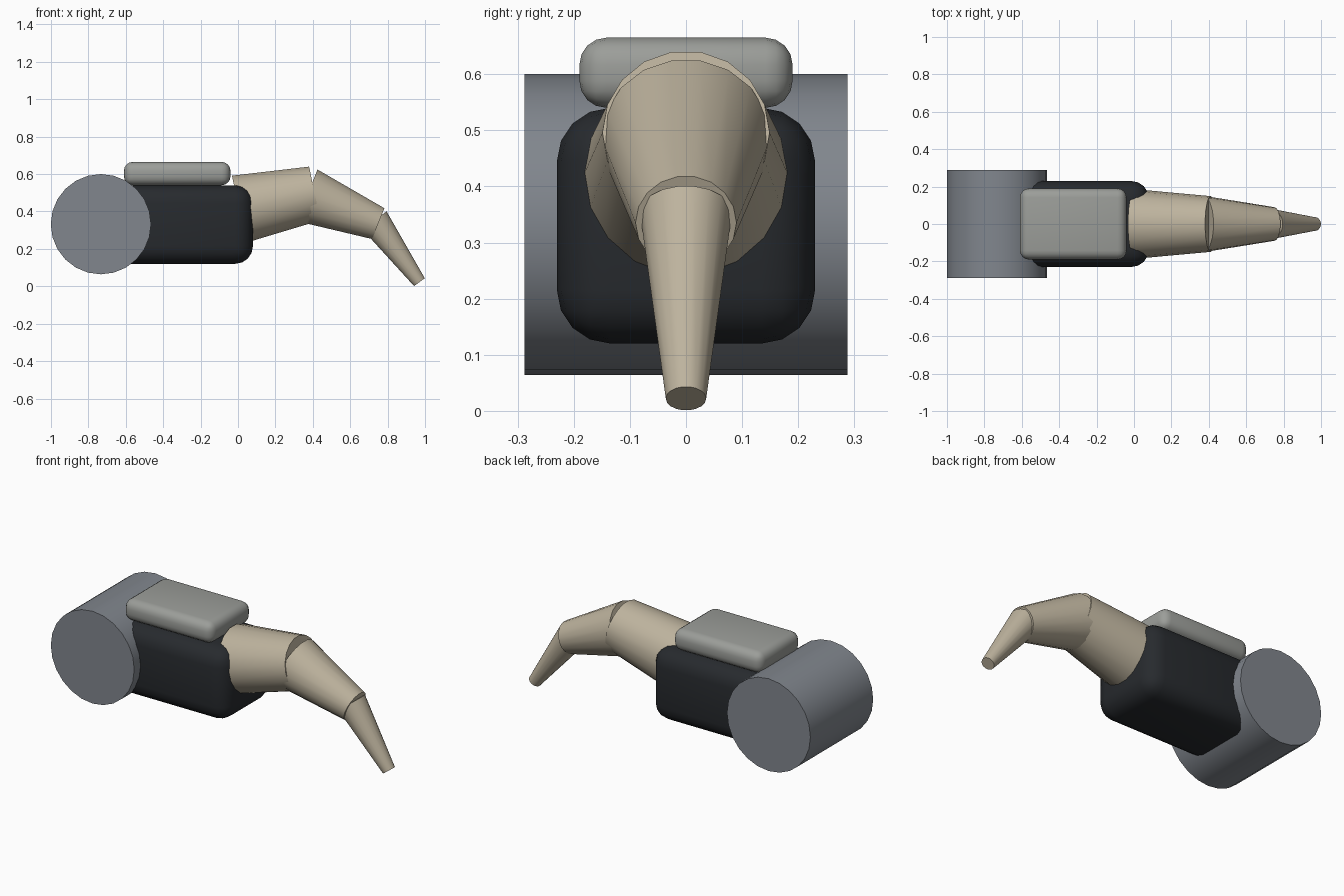
import bpy, bmesh, math
from mathutils import Matrix, Vector

if "Cube" in bpy.data.objects:
    bpy.data.objects.remove(bpy.data.objects["Cube"])


def material(name, rgb):
    m = bpy.data.materials.new(name)
    m.diffuse_color = (*rgb, 1)
    m.use_nodes = True
    m.node_tree.nodes["Principled BSDF"].inputs["Base Color"].default_value = m.diffuse_color
    return m


STEEL = material("steel_grey", (0.22, 0.24, 0.27))
DARK = material("dark_plastic", (0.02, 0.023, 0.027))
LIGHT = material("light_grey", (0.33, 0.34, 0.32))
TAN = material("tan", (0.51, 0.45, 0.34))


def finish(name, bm, mat, angle=35):
    me = bpy.data.meshes.new(name)
    bm.to_mesh(me)
    bm.free()
    ob = bpy.data.objects.new(name, me)
    bpy.context.collection.objects.link(ob)
    me.materials.append(mat)
    bpy.ops.object.select_all(action='DESELECT')
    ob.select_set(True)
    bpy.context.view_layer.objects.active = ob
    bpy.ops.object.shade_smooth_by_angle(angle=math.radians(angle))
    return ob


def rounded_box(name, lo, hi, radius, segments, mat):
    lo, hi = Vector(lo), Vector(hi)
    bm = bmesh.new()
    bmesh.ops.create_cube(bm, size=1, matrix=Matrix.Translation((lo + hi) / 2)
                          @ Matrix.Diagonal((*(hi - lo), 1)))
    bmesh.ops.bevel(bm, geom=bm.edges[:], offset=radius, segments=segments,
                    profile=0.5, affect='EDGES')
    return finish(name, bm, mat)


def frustum(name, start, end, r1, r2, sides, mat):
    a, b = Vector(start), Vector(end)
    d = b - a
    # tilt about Y for parts in the XZ plane, about X for parts along Y
    if abs(d.y) > 1e-6:
        rot = Matrix.Rotation(math.radians(-90), 4, 'X')
    else:
        rot = Matrix.Rotation(math.atan2(d.x, d.z), 4, 'Y')
    bm = bmesh.new()
    bmesh.ops.create_cone(bm, cap_ends=True, segments=sides, radius1=r1,
                          radius2=r2, depth=d.length,
                          matrix=Matrix.Translation((a + b) / 2) @ rot)
    return finish(name, bm, mat)


# Cross-wise drum at the rear
frustum("drum", (-0.733, -0.288, 0.332), (-0.733, 0.288, 0.332),
        0.268, 0.268, 24, STEEL)

# Main housing and its top cover
rounded_box("housing", (-0.68, -0.23, 0.12), (0.08, 0.23, 0.54), 0.095, 4, DARK)
rounded_box("top_cover", (-0.61, -0.19, 0.54), (-0.04, 0.19, 0.665), 0.048, 4, LIGHT)

# Drooping nozzle made of three tapered segments
nozzle = [((0.005, 0.412), (0.41, 0.496), 0.186, 0.149),
          ((0.37, 0.486), (0.75, 0.335), 0.151, 0.09),
          ((0.729, 0.353), (0.97, 0.022), 0.082, 0.036)]
for i, (s, e, r1, r2) in enumerate(nozzle, 1):
    frustum(f"nozzle_segment_{i}", (s[0], 0, s[1]), (e[0], 0, e[1]),
            r1, r2, 18, TAN)
